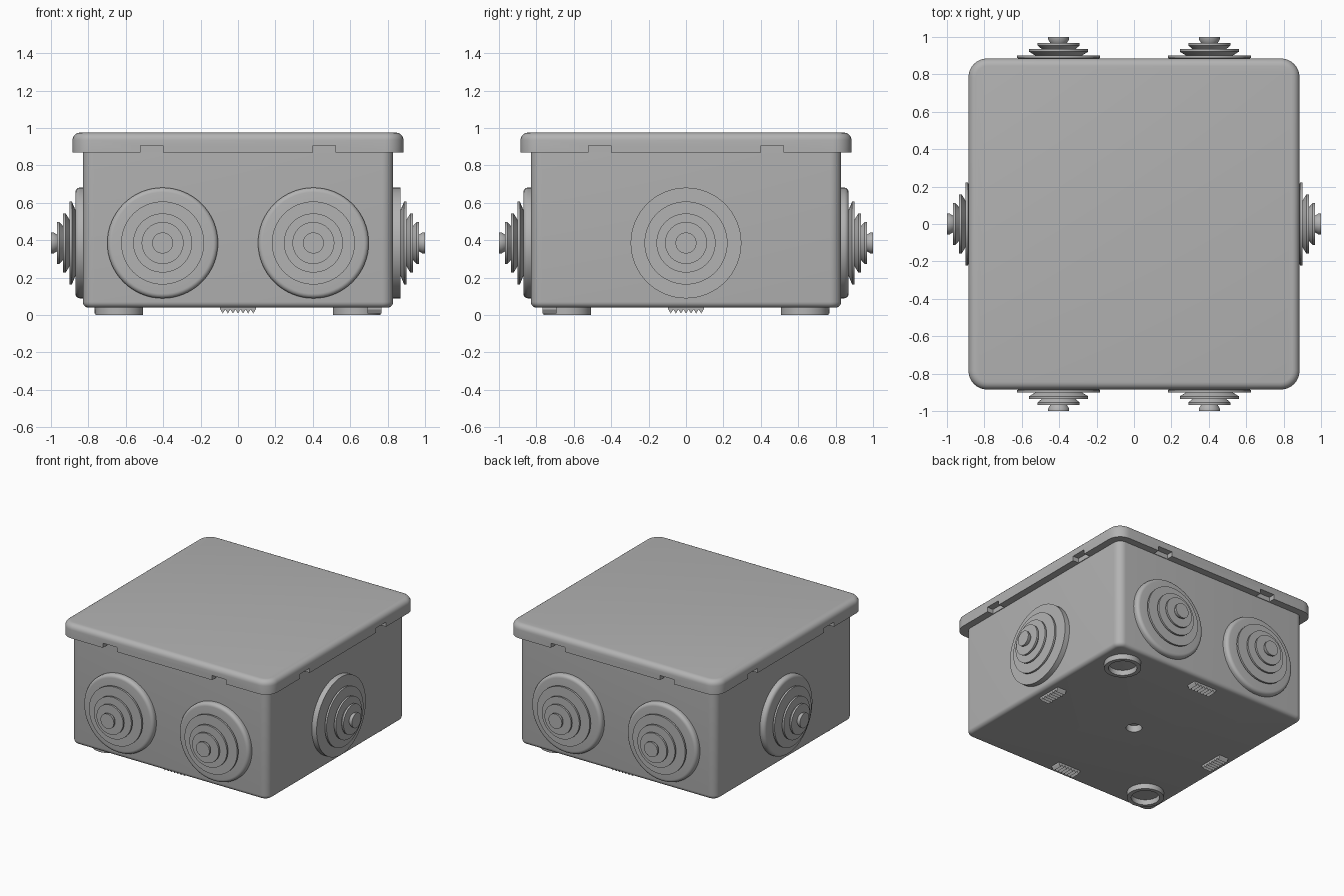
import bpy, bmesh, math
from mathutils import Matrix, Vector

cube = bpy.data.objects.get("Cube")
if cube:
    bpy.data.objects.remove(cube, do_unlink=True)

grey = bpy.data.materials.new("light grey plastic")
grey.use_nodes = True
GREY = (0.45, 0.45, 0.45, 1)
grey.diffuse_color = GREY
grey.node_tree.nodes["Principled BSDF"].inputs["Base Color"].default_value = GREY


def finish(name, bm, smooth=True):
    bmesh.ops.recalc_face_normals(bm, faces=bm.faces)
    mesh = bpy.data.meshes.new(name)
    bm.to_mesh(mesh)
    bm.free()
    mesh.materials.append(grey)
    obj = bpy.data.objects.new(name, mesh)
    bpy.context.collection.objects.link(obj)
    if smooth:
        shade(obj)
    return obj


def activate(obj):
    bpy.ops.object.select_all(action="DESELECT")
    obj.select_set(True)
    bpy.context.view_layer.objects.active = obj


def shade(obj):
    activate(obj)
    bpy.ops.object.shade_smooth_by_angle(angle=math.radians(32))


def add_box(bm, centre, size):
    matrix = Matrix.Translation(centre) @ Matrix.Diagonal((*size, 1))
    return bmesh.ops.create_cube(bm, size=1, matrix=matrix)


def rounded_box(name, half, z0, z1, corner, rim, rim_z):
    """Square box with rounded corners and one rounded rim at height rim_z."""
    bm = bmesh.new()
    add_box(bm, (0, 0, (z0 + z1) / 2), (2 * half, 2 * half, z1 - z0))
    upright = [e for e in bm.edges
               if abs(e.verts[0].co.z - e.verts[1].co.z) > 0.01]
    bmesh.ops.bevel(bm, geom=upright, offset=corner, segments=8,
                    profile=0.5, affect="EDGES")
    rim_edges = [e for e in bm.edges
                 if all(abs(v.co.z - rim_z) < 1e-4 for v in e.verts)]
    bmesh.ops.bevel(bm, geom=rim_edges, offset=rim, segments=5,
                    profile=0.5, affect="EDGES")
    return finish(name, bm, smooth=False)


def lathe(name, profile, matrix, steps=64):
    """Turn (radius, height) points around z, then place the result."""
    bm = bmesh.new()
    verts = [bm.verts.new((r, 0, h)) for r, h in profile]
    edges = [bm.edges.new(pair) for pair in zip(verts, verts[1:])]
    bmesh.ops.spin(bm, geom=verts + edges, cent=(0, 0, 0), axis=(0, 0, 1),
                   angle=2 * math.pi, steps=steps, use_duplicate=False)
    bmesh.ops.remove_doubles(bm, verts=bm.verts, dist=1e-4)
    bm.transform(matrix)
    return finish(name, bm)


def cut(obj, cutter):
    mod = obj.modifiers.new("cut", "BOOLEAN")
    mod.operation = "DIFFERENCE"
    mod.solver = "EXACT"
    mod.object = cutter
    activate(obj)
    bpy.ops.object.modifier_apply(modifier=mod.name)
    bpy.data.objects.remove(cutter, do_unlink=True)


WALL, LID, BASE = 0.83, 0.885, 0.04

# Body with a screw hole in the middle of its underside
body = rounded_box("body", WALL, BASE, 0.93, 0.06, 0.03, BASE)
bm = bmesh.new()
bmesh.ops.create_cone(bm, cap_ends=True, segments=32, radius1=0.055,
                      radius2=0.055, depth=0.1,
                      matrix=Matrix.Translation((0, 0, BASE)))
cut(body, finish("hole_cutter", bm, smooth=False))
shade(body)

# Lid with two pry notches along each side
lid = rounded_box("lid", LID, 0.87, 0.975, 0.1, 0.04, 0.975)
bm = bmesh.new()
for side in range(4):
    turn = Matrix.Rotation(side * math.pi / 2, 3, "Z")
    for x in (-0.46, 0.46):
        made = add_box(bm, (x, -LID, 0.855), (0.12, 0.1, 0.1))
        bmesh.ops.rotate(bm, verts=made["verts"], cent=(0, 0, 0), matrix=turn)
cut(lid, finish("notch_cutter", bm, smooth=False))
shade(lid)

# Stepped cable seals: a base disc and four flared steps of falling radius
steps = [(0.222, 0.072), (0.158, 0.105), (0.112, 0.138), (0.056, 0.17)]


def seal_profile(rounded):
    r, h = 0.296, 0.04
    points = [(r, -0.01)]
    if rounded:
        bend = 0.025
        for i in range(6):
            a = i * math.pi / 10
            points.append((r - bend + bend * math.cos(a),
                           h - bend + bend * math.sin(a)))
    else:
        points.append((r, h))
    for radius, top in steps:
        points += [(radius * 0.8, h), (radius, top - 0.014), (radius, top)]
        h = top
    return points + [(0, h)]


def seal(name, x, y, normal, rounded=True):
    aim = Vector(normal).to_track_quat("Z", "Y").to_matrix().to_4x4()
    lathe(name, seal_profile(rounded),
          Matrix.Translation((x, y, 0.385)) @ aim)


for x, label in ((-0.403, "right"), (0.403, "left")):
    seal("front_seal_" + label, x, -WALL, (0, -1, 0))
    seal("back_seal_" + label, x, WALL, (0, 1, 0))
seal("right_seal", -WALL, 0, (-1, 0, 0))
seal("left_seal", WALL, 0, (1, 0, 0), rounded=False)

# Ring feet on two opposite corners
ring = [(0.098, BASE + 0.005), (0.098, 0), (0.128, 0), (0.128, BASE + 0.005)]
for s, label in ((1, "back"), (-1, "front")):
    lathe("ring_foot_" + label, ring,
          Matrix.Translation((0.635 * s, 0.635 * s, 0)), 48)

# Toothed grip pads in the middle of each bottom edge
TEETH, LENGTH, DEPTH = 7, 0.19, 0.075
pitch = LENGTH / TEETH
for side, label in enumerate(("front", "left", "back", "right")):
    bm = bmesh.new()
    outline = [(-LENGTH / 2, BASE + 0.005)]
    for i in range(TEETH):
        x = -LENGTH / 2 + i * pitch
        outline += [(x, 0.03), (x + pitch / 2, 0.008)]
    outline += [(LENGTH / 2, 0.03), (LENGTH / 2, BASE + 0.005)]
    face = bm.faces.new([bm.verts.new((x, -0.73 - DEPTH / 2, z))
                         for x, z in outline])
    made = bmesh.ops.extrude_face_region(bm, geom=[face])
    bmesh.ops.translate(bm, vec=(0, DEPTH, 0), verts=[
        v for v in made["geom"] if isinstance(v, bmesh.types.BMVert)])
    bm.transform(Matrix.Rotation(side * math.pi / 2, 4, "Z"))
    finish("grip_pad_" + label, bm, smooth=False)
